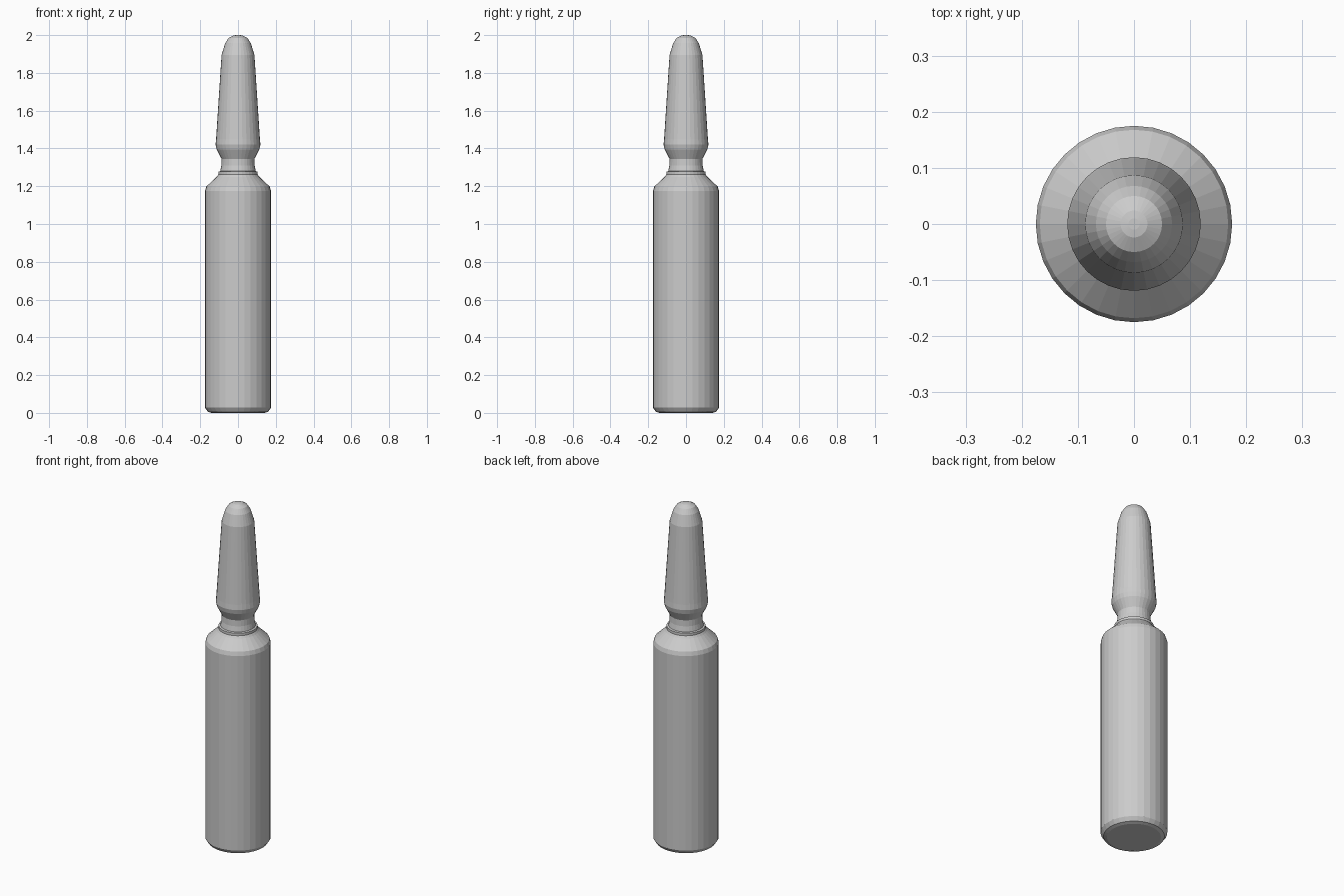
import bpy, bmesh
from math import cos, sin, tau

if "Cube" in bpy.data.objects:
    bpy.data.objects.remove(bpy.data.objects["Cube"], do_unlink=True)

SIDES = 32

glass = bpy.data.materials.new("grey_glass")
glass.use_nodes = True
colour = (0.6, 0.6, 0.6, 1)
glass.diffuse_color = colour
glass.node_tree.nodes["Principled BSDF"].inputs["Base Color"].default_value = colour


def lathe(name, profile, cap_bottom=False, cap_top=False):
    """Turn a (radius, height) profile around the z axis."""
    bm = bmesh.new()
    rings = [[bm.verts.new((r * cos(tau * i / SIDES), r * sin(tau * i / SIDES), z))
              for i in range(SIDES)] for r, z in profile]
    for low, high in zip(rings, rings[1:]):
        for i in range(SIDES):
            j = (i + 1) % SIDES
            bm.faces.new((low[i], low[j], high[j], high[i]))
    if cap_bottom:
        bm.faces.new(rings[0][::-1])
    if cap_top:
        bm.faces.new(rings[-1])
    mesh = bpy.data.meshes.new(name)
    bm.to_mesh(mesh)
    bm.free()
    mesh.materials.append(glass)
    obj = bpy.data.objects.new(name, mesh)
    bpy.context.collection.objects.link(obj)
    return obj


# Cylindrical body with bevelled foot and sloped shoulder
lathe("body", [(0.142, 0), (0.16, 0.006), (0.175, 0.028), (0.175, 1.175),
               (0.168, 1.198), (0.113, 1.25), (0.104, 1.262)], cap_bottom=True)

# Small collar and waisted neck
lathe("neck", [(0.104, 1.262), (0.104, 1.277), (0.094, 1.28),
               (0.088, 1.31), (0.087, 1.345)])

# Flared, tapering tip with rounded end
lathe("tip", [(0.087, 1.345), (0.113, 1.395), (0.119, 1.42), (0.116, 1.45),
              (0.087, 1.895), (0.068, 1.957), (0.05, 1.985),
              (0.024, 1.998), (0.01, 2)], cap_top=True)
